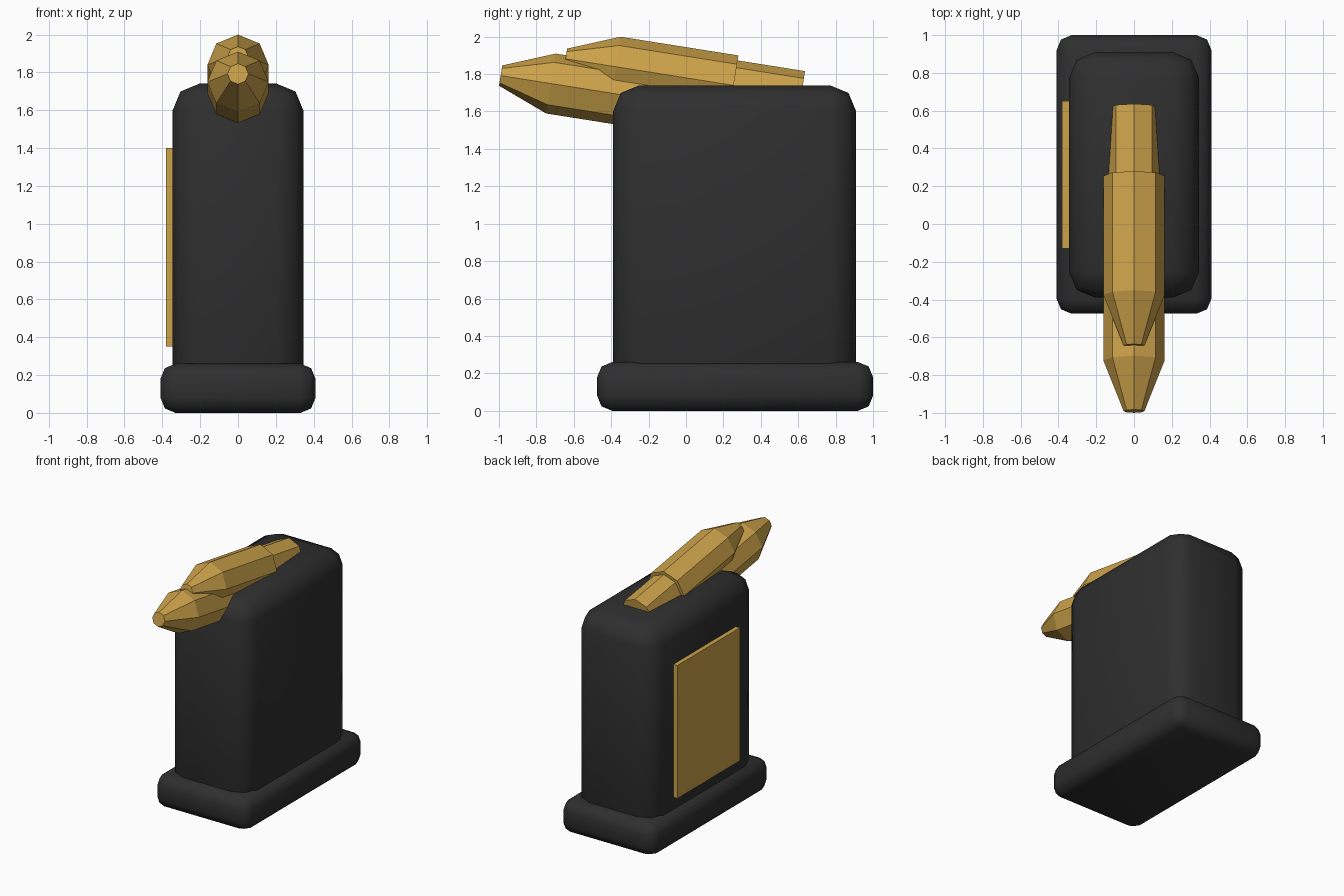
import bpy
import bmesh
import math
from mathutils import Matrix, Vector

cube = bpy.data.objects.get("Cube")
if cube:
    bpy.data.objects.remove(cube, do_unlink=True)


def make_material(name, colour):
    mat = bpy.data.materials.new(name)
    mat.use_nodes = True
    mat.diffuse_color = (*colour, 1)
    mat.node_tree.nodes["Principled BSDF"].inputs["Base Color"].default_value = (*colour, 1)
    return mat


black = make_material("matte_black", (0.028, 0.028, 0.028))
brass = make_material("brass", (0.60, 0.36, 0.068))


def add_object(name, bm, mat, smooth=False):
    bmesh.ops.recalc_face_normals(bm, faces=bm.faces)
    for face in bm.faces:
        face.smooth = smooth
    mesh = bpy.data.meshes.new(name)
    bm.to_mesh(mesh)
    bm.free()
    mesh.materials.append(mat)
    obj = bpy.data.objects.new(name, mesh)
    bpy.context.collection.objects.link(obj)
    return obj


def box(name, low, high, mat, bevel=0):
    """Box between two corners, with optional two-step rounded edges."""
    low, high = Vector(low), Vector(high)
    bm = bmesh.new()
    bmesh.ops.create_cube(bm, size=1)
    bmesh.ops.scale(bm, vec=high - low, verts=bm.verts)
    bmesh.ops.translate(bm, vec=(low + high) / 2, verts=bm.verts)
    obj = add_object(name, bm, mat, smooth=bevel > 0)
    if bevel:
        mod = obj.modifiers.new("rounded_edges", "BEVEL")
        mod.width = bevel
        mod.segments = 2
        mod.limit_method = "NONE"
    return obj


def turned(name, profile, tip, mat, sides=8, tilt=math.radians(9)):
    """Faceted solid turned about a backward axis that dips down from the tip."""
    bm = bmesh.new()
    rings = []
    for along, radius in profile:
        angles = [math.tau * i / sides for i in range(sides)]
        rings.append([bm.verts.new((radius * math.sin(a), along, radius * math.cos(a)))
                      for a in angles])
    for a, b in zip(rings, rings[1:]):
        for i in range(sides):
            j = (i + 1) % sides
            bm.faces.new((a[i], a[j], b[j], b[i]))
    bm.faces.new(rings[0])
    bm.faces.new(rings[-1])
    bm.transform(Matrix.Translation(tip) @ Matrix.Rotation(-tilt, 4, "X"))
    return add_object(name, bm, mat)


# Magazine housing, foot and side plate
box("housing", (-0.345, -0.39, 0.1), (0.345, 0.91, 1.74), black, 0.14)
box("base_pad", (-0.41, -0.475, 0), (0.41, 1.0, 0.26), black, 0.08)
box("side_plate", (-0.38, -0.13, 0.35), (-0.33, 0.65, 1.4), brass)

# Two stacked cartridges, each a nose with a wide case and a narrower tail
nose_and_case = [(0, 0.055), (0.272, 0.162), (0.91, 0.162)]
tail = [(0.85, 0.135), (1.275, 0.135)]
for label, tip in (("upper", (0, -0.644, 1.882)), ("lower", (0, -0.991, 1.792))):
    turned(label + "_cartridge_case", nose_and_case, tip, brass)
    turned(label + "_cartridge_tail", tail, tip, brass)
